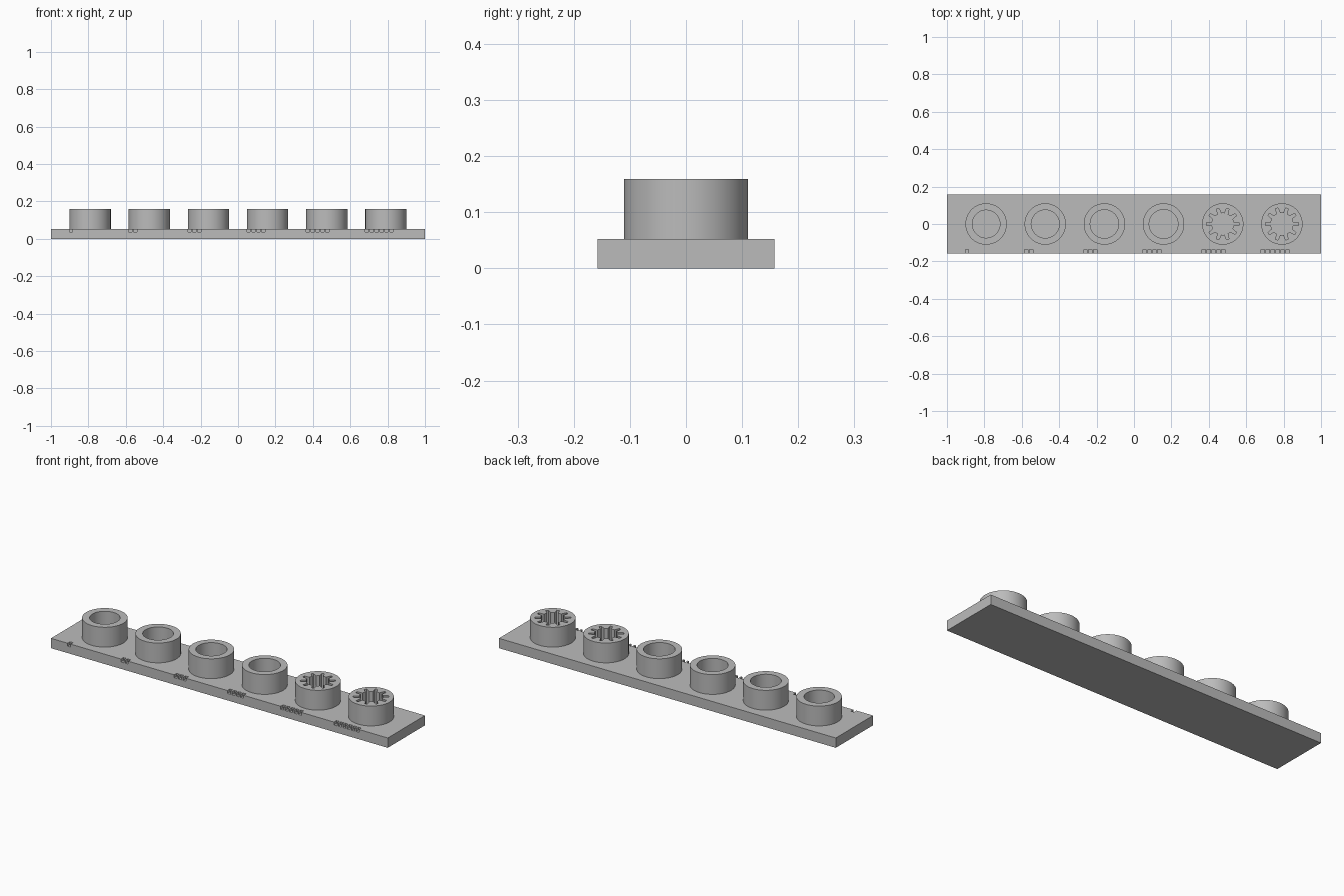
import bpy, bmesh, math
from mathutils import Matrix, Vector

if "Cube" in bpy.data.objects:
    bpy.data.objects.remove(bpy.data.objects["Cube"])

HALF_Y, PLATE_Z, TOP_Z = 0.158, 0.0527, 0.159
SPACING, OUTER_R = 0.3163, 0.1105
SEG, LOBES = 80, 10

grey = bpy.data.materials.new("plain grey")
grey.diffuse_color = (0.5, 0.5, 0.5, 1)
grey.use_nodes = True
grey.node_tree.nodes["Principled BSDF"].inputs["Base Color"].default_value = grey.diffuse_color


def add_object(name, bm):
    bmesh.ops.recalc_face_normals(bm, faces=bm.faces)
    mesh = bpy.data.meshes.new(name)
    bm.to_mesh(mesh)
    bm.free()
    mesh.materials.append(grey)
    obj = bpy.data.objects.new(name, mesh)
    bpy.context.collection.objects.link(obj)
    return obj


def add_box(bm, lo, hi):
    lo, hi = Vector(lo), Vector(hi)
    bmesh.ops.create_cube(bm, size=1, matrix=Matrix.Translation((lo + hi) / 2)
                          @ Matrix.Diagonal((*(hi - lo), 1)))


def round_bore(radius):
    return lambda i: radius


def splined_bore(root, tip):
    # narrow slots reaching outward from a smaller core
    per = SEG // LOBES
    return lambda i: tip if min(i % per, per - i % per) <= 1 else root


def socket(name, x, bore):
    bm = bmesh.new()

    def ring(radius, z):
        return [bm.verts.new((x + radius(i) * math.cos(math.tau * i / SEG),
                              radius(i) * math.sin(math.tau * i / SEG), z))
                for i in range(SEG)]

    outer = lambda i: OUTER_R
    rings = [ring(outer, PLATE_Z), ring(outer, TOP_Z), ring(bore, TOP_Z), ring(bore, PLATE_Z)]
    for a, b in zip(rings, rings[1:]):
        for i in range(SEG):
            j = (i + 1) % SEG
            bm.faces.new((a[i], a[j], b[j], b[i]))
    obj = add_object(name, bm)
    bpy.context.view_layer.objects.active = obj
    obj.select_set(True)
    bpy.ops.object.shade_smooth_by_angle(angle=math.radians(30))
    obj.select_set(False)


# Base plate
bm = bmesh.new()
add_box(bm, (-1, -HALF_Y, 0), (1, HALF_Y, PLATE_Z))
plate = add_object("base_plate", bm)

# Counting notches along the front edge, one to six
centres = [(k - 2.5) * SPACING for k in range(6)]
bm = bmesh.new()
for k, cx in enumerate(centres):
    for n in range(k + 1):
        x0 = cx - OUTER_R + 0.0263 * n
        add_box(bm, (x0, -HALF_Y - 0.02, PLATE_Z - 0.0158),
                (x0 + 0.0175, -HALF_Y + 0.021, PLATE_Z + 0.02))
cutter = add_object("notch_cutter", bm)
cutter.hide_render = True
cutter.hide_set(True)
cut = plate.modifiers.new("notches", 'BOOLEAN')
cut.operation = 'DIFFERENCE'
cut.solver = 'EXACT'
cut.object = cutter

# Four round sockets, then two splined ones
bores = [round_bore(r) for r in (0.074, 0.075, 0.076, 0.077)]
bores += [splined_bore(0.058, 0.086), splined_bore(0.059, 0.088)]
for k, (cx, bore) in enumerate(zip(centres, bores)):
    socket(f"{'round' if k < 4 else 'splined'}_socket_{k + 1}", cx, bore)
